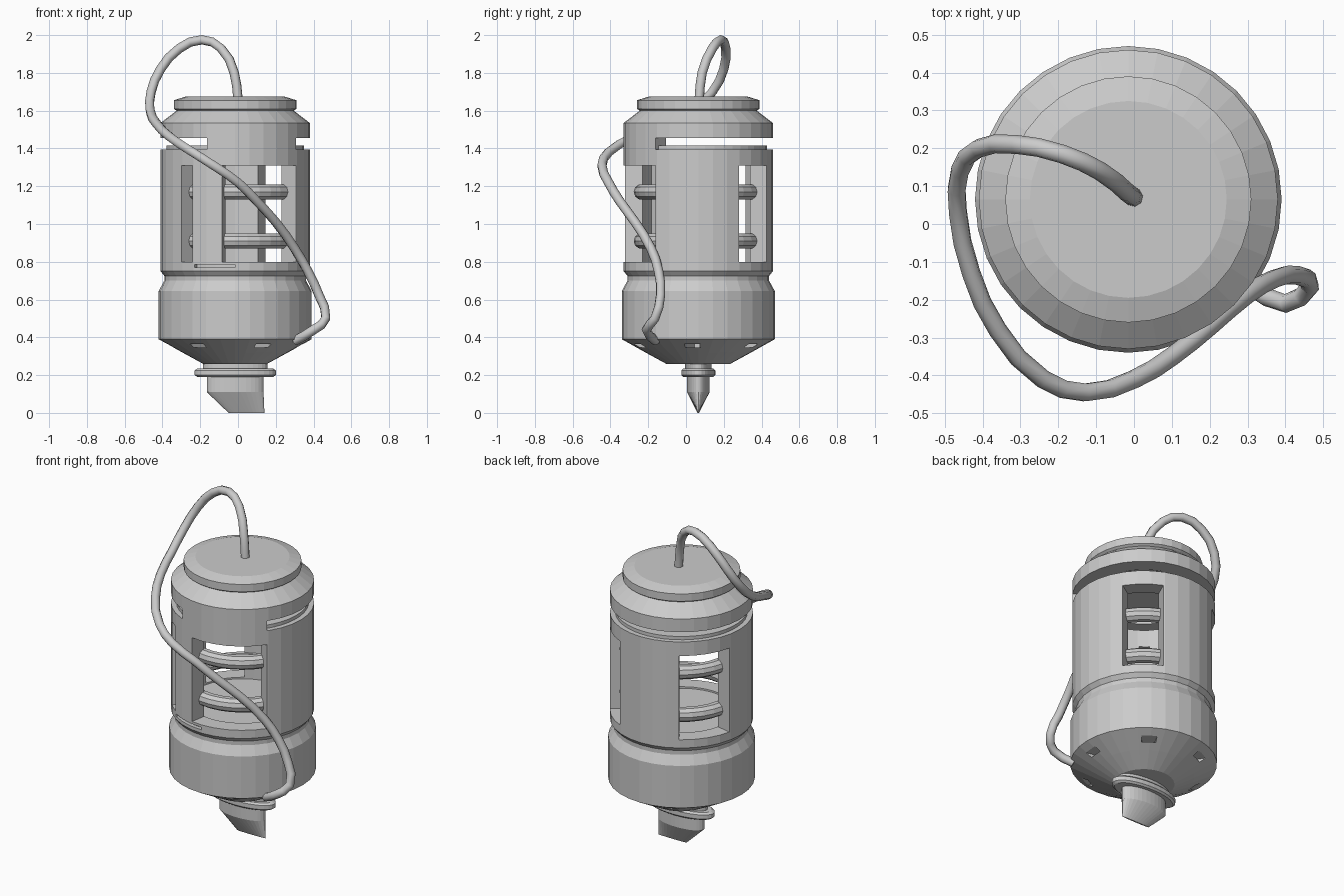
import bpy, bmesh
from math import sin, cos, radians, pi

if "Cube" in bpy.data.objects:
    bpy.data.objects.remove(bpy.data.objects["Cube"])

CX, CY = -0.015, 0.065      # axis of the housing
SIDES = 32

grey = bpy.data.materials.new("plain grey")
grey.use_nodes = True
COLOUR = (0.6, 0.6, 0.6, 1)
grey.diffuse_color = COLOUR
grey.node_tree.nodes["Principled BSDF"].inputs["Base Color"].default_value = COLOUR


def make_object(name, bm):
    bmesh.ops.recalc_face_normals(bm, faces=bm.faces)
    mesh = bpy.data.meshes.new(name)
    bm.to_mesh(mesh)
    bm.free()
    mesh.materials.append(grey)
    obj = bpy.data.objects.new(name, mesh)
    bpy.context.collection.objects.link(obj)
    obj.location = (CX, CY, 0)
    return obj


def loft(name, rings):
    """Closed solid through elliptical rings given as (x offset, rx, ry, z)."""
    bm = bmesh.new()
    loops = []
    for ox, rx, ry, z in rings:
        angles = [2 * pi * i / SIDES for i in range(SIDES)]
        loops.append([bm.verts.new((ox + rx * cos(a), ry * sin(a), z)) for a in angles])
    for low, high in zip(loops, loops[1:]):
        for i in range(SIDES):
            j = (i + 1) % SIDES
            bm.faces.new((low[i], low[j], high[j], high[i]))
    bm.faces.new(loops[0])
    bm.faces.new(loops[-1])
    return make_object(name, bm)


def revolve(name, profile):
    return loft(name, [(0, r, r, z) for r, z in profile])


def sector(start, end, z0, z1, r0=0.2, r1=0.6):
    """Curved block between two azimuths, used as a cutter."""
    bm = bmesh.new()
    steps = max(2, round((end - start) / 8))
    sections = []
    for i in range(steps + 1):
        a = radians(start + (end - start) * i / steps)
        corners = ((r0, z0), (r1, z0), (r1, z1), (r0, z1))
        sections.append([bm.verts.new((r * cos(a), r * sin(a), z)) for r, z in corners])
    for s, t in zip(sections, sections[1:]):
        for k in range(4):
            m = (k + 1) % 4
            bm.faces.new((s[k], s[m], t[m], t[k]))
    bm.faces.new(sections[0])
    bm.faces.new(sections[-1])
    return make_object("cutter", bm)


def cut(obj, cutters):
    for c in cutters:
        c.hide_render = True
        mod = obj.modifiers.new("cut", "BOOLEAN")
        mod.operation, mod.solver, mod.object = "DIFFERENCE", "EXACT", c
    graph = bpy.context.evaluated_depsgraph_get()
    mesh = bpy.data.meshes.new_from_object(obj.evaluated_get(graph))
    obj.modifiers.clear()
    obj.data = mesh
    for c in cutters:
        bpy.data.objects.remove(c)


# Housing: cap, barrel, groove, lower drum and conical underside
housing = revolve("housing", [
    (0.17, 0.26), (0.28, 0.32), (0.405, 0.39), (0.405, 0.645), (0.375, 0.7),
    (0.375, 0.725), (0.395, 0.75), (0.395, 1.535), (0.31, 1.6), (0.325, 1.61),
    (0.325, 1.655), (0.26, 1.675)])

cutters = [revolve("cutter", [(0.3, 0.79), (0.3, 1.47)])]
# Windows around the barrel
for start, end in ((-136, -125), (-100, -35), (33, 66), (123, 167)):
    cutters.append(sector(start, end, 0.8, 1.31))
# Slit under the cap, left closed at the front bridge
cutters.append(sector(-35, 248, 1.415, 1.455))
cutters.append(sector(-35, 248, 1.395, 1.455, 0.365))
# Catch slot below the front pillar
cutters.append(sector(-123, -90, 0.77, 0.785, 0.37))
# Vents in the underside
for k in range(6):
    mid = 55 + 60 * k
    cutters.append(sector(mid - 7, mid + 7, 0.345, 0.365, 0.1))
cut(housing, cutters)

# Rings seen through the windows
for name, z in (("lower_ring", 0.91), ("upper_ring", 1.17)):
    bpy.ops.mesh.primitive_torus_add(
        major_radius=0.3, minor_radius=0.042, major_segments=SIDES,
        minor_segments=10, location=(CX, CY, z))
    ring = bpy.context.object
    ring.name = name
    ring.data.materials.append(grey)

# Flattened driver shaft, collar and chisel tip
loft("driver_shaft", [(0, 0.15, 0.06, 0.11), (0, 0.15, 0.06, 0.2)])
loft("driver_neck", [(0, 0.17, 0.07, 0.22), (0, 0.17, 0.07, 0.28)])
loft("driver_collar", [(0, 0.2, 0.08, 0.19), (0, 0.215, 0.09, 0.2),
                       (0, 0.215, 0.09, 0.225), (0, 0.2, 0.08, 0.235)])
loft("driver_tip", [(0.06, 0.095, 0.004, 0), (0, 0.15, 0.06, 0.11)])

# Cable wrapping from the cap round the front to the underside
path = [
    (0, .07, 1.66), (-.02, .085, 1.8), (-.09, .14, 1.93), (-.19, .185, 1.975),
    (-.31, .21, 1.93), (-.41, .2, 1.82), (-.46, .14, 1.7), (-.465, .03, 1.6),
    (-.43, -.13, 1.53), (-.36, -.28, 1.46), (-.24, -.41, 1.38), (-.13, -.445, 1.31),
    (0, -.41, 1.22), (.1, -.35, 1.12), (.2, -.27, 1.01), (.3, -.185, .87),
    (.37, -.145, .75), (.43, -.135, .62), (.465, -.165, .5), (.4, -.21, .44),
    (.3, -.16, .38)]
curve = bpy.data.curves.new("cable", "CURVE")
curve.dimensions = "3D"
curve.bevel_depth = 0.025
curve.bevel_resolution = 2
curve.resolution_u = 2
curve.use_fill_caps = True
spline = curve.splines.new("BEZIER")
spline.bezier_points.add(len(path) - 1)
for point, co in zip(spline.bezier_points, path):
    point.co = co
    point.handle_left_type = point.handle_right_type = "AUTO"
curve.materials.append(grey)
cable = bpy.data.objects.new("cable", curve)
bpy.context.collection.objects.link(cable)
